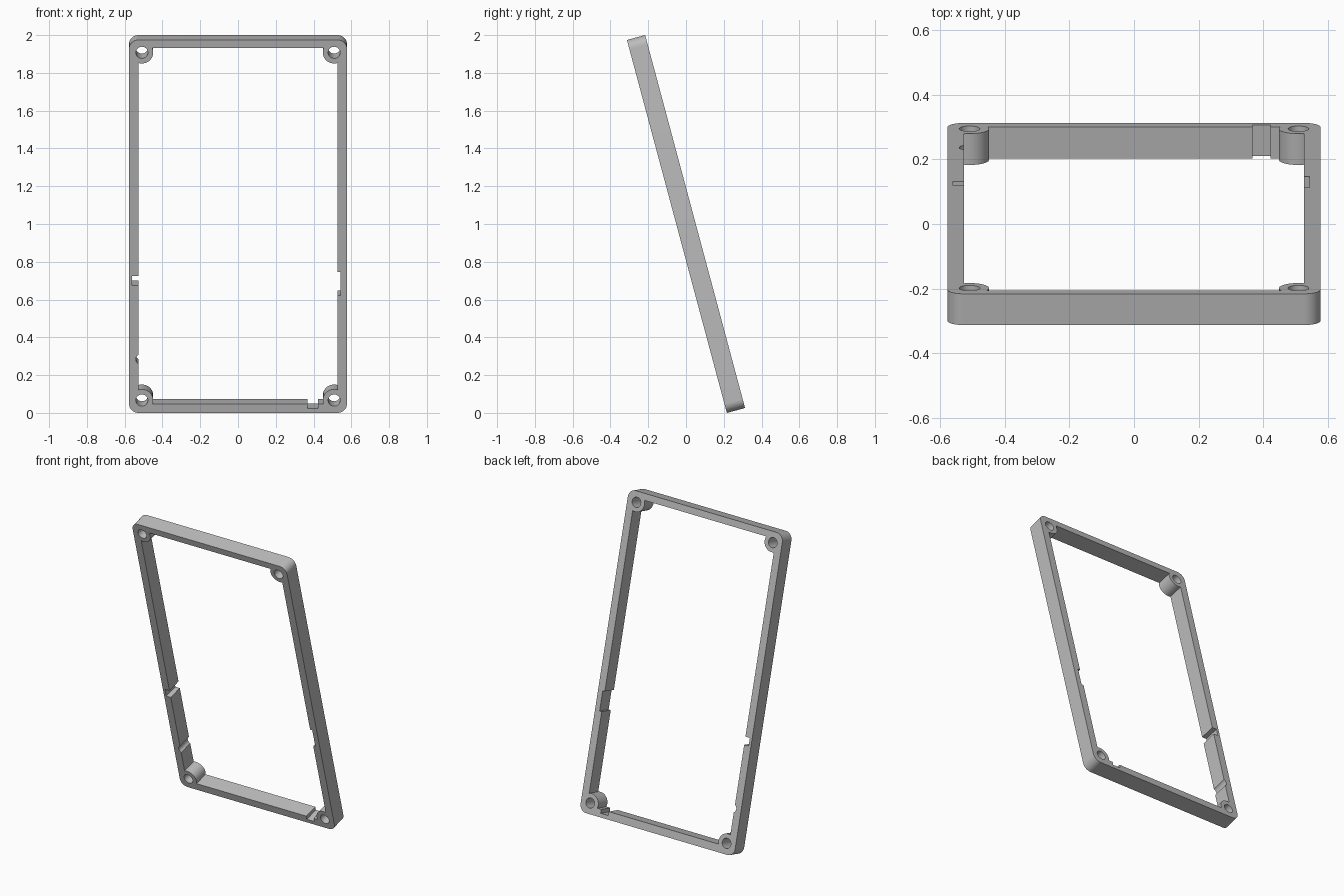
import bpy, bmesh, math

if "Cube" in bpy.data.objects:
    bpy.data.objects.remove(bpy.data.objects["Cube"], do_unlink=True)

HALF_W, HALF_L, THICK, TILT = 0.577, 1.022, 0.1, math.radians(15)
INNER_X, INNER_TOP, INNER_LOW = 0.527, 0.979, -0.972
CORNER, BOSS, HOLE = 0.05, 0.06, 0.032

grey = bpy.data.materials.new("plain grey")
grey.use_nodes = True
colour = (0.5, 0.5, 0.5, 1)
grey.diffuse_color = colour
grey.node_tree.nodes["Principled BSDF"].inputs["Base Color"].default_value = colour


def prism(name, outline, depth):
    """Extrude an x-z outline along y, centred on y = 0."""
    bm = bmesh.new()
    face = bm.faces.new([bm.verts.new((x, -depth / 2, z)) for x, z in outline])
    new = bmesh.ops.extrude_face_region(bm, geom=[face])["geom"]
    verts = [v for v in new if isinstance(v, bmesh.types.BMVert)]
    bmesh.ops.translate(bm, verts=verts, vec=(0, depth, 0))
    bmesh.ops.recalc_face_normals(bm, faces=bm.faces)
    mesh = bpy.data.meshes.new(name)
    bm.to_mesh(mesh)
    bm.free()
    mesh.materials.append(grey)
    obj = bpy.data.objects.new(name, mesh)
    bpy.context.collection.objects.link(obj)
    return obj


def rect(x0, x1, z0, z1):
    return [(x0, z0), (x1, z0), (x1, z1), (x0, z1)]


def arc(cx, cz, r, start, sweep, steps):
    return [(cx + r * math.cos(start + sweep * i / steps),
             cz + r * math.sin(start + sweep * i / steps)) for i in range(steps + 1)]


def circle(cx, cz, r, sides=48):
    return arc(cx, cz, r, 0, math.tau, sides)[:-1]


def subtract(target, cutter):
    """Cut one solid from another and discard the cutter."""
    mod = target.modifiers.new("cut", 'BOOLEAN')
    mod.operation, mod.solver, mod.object = 'DIFFERENCE', 'EXACT', cutter
    graph = bpy.context.evaluated_depsgraph_get()
    mesh = bpy.data.meshes.new_from_object(target.evaluated_get(graph))
    target.modifiers.clear()
    target.data = mesh
    bpy.data.objects.remove(cutter, do_unlink=True)


# Rounded outer plate
outline = []
for i, (sx, sz) in enumerate([(1, 1), (-1, 1), (-1, -1), (1, -1)]):
    outline += arc(sx * (HALF_W - CORNER), sz * (HALF_L - CORNER), CORNER,
                   i * math.pi / 2, math.pi / 2, 12)
frame = prism("frame", outline, THICK)

# Window opening, leaving a round screw boss in each corner
corners = [(sx * 0.509, sz * 0.953) for sx in (-1, 1) for sz in (-1, 1)]
window = prism("window_cutter", rect(-INNER_X, INNER_X, INNER_LOW, INNER_TOP), 0.2)
for x, z in corners:
    subtract(window, prism("boss_cutter", circle(x, z, BOSS), 0.3))
subtract(frame, window)

# Screw holes
for x, z in corners:
    subtract(frame, prism("hole_cutter", circle(x, z, HOLE), 0.3))

# Notches in the bottom bar and both side bars, and a rounded groove
for shape in (rect(0.367, 0.423, -0.997, -0.9),
              rect(-0.56, -0.5, -0.324, -0.272),
              rect(0.5, 0.543, -0.379, -0.25),
              circle(-0.512, -0.728, 0.029, 32)):
    subtract(frame, prism("notch_cutter", shape, 0.3))

# Lean the frame back from its foot
frame.rotation_euler.x = TILT
frame.location.z = 1.0

bpy.ops.object.select_all(action='DESELECT')
frame.select_set(True)
bpy.context.view_layer.objects.active = frame
bpy.ops.object.shade_smooth_by_angle(angle=math.radians(30))
